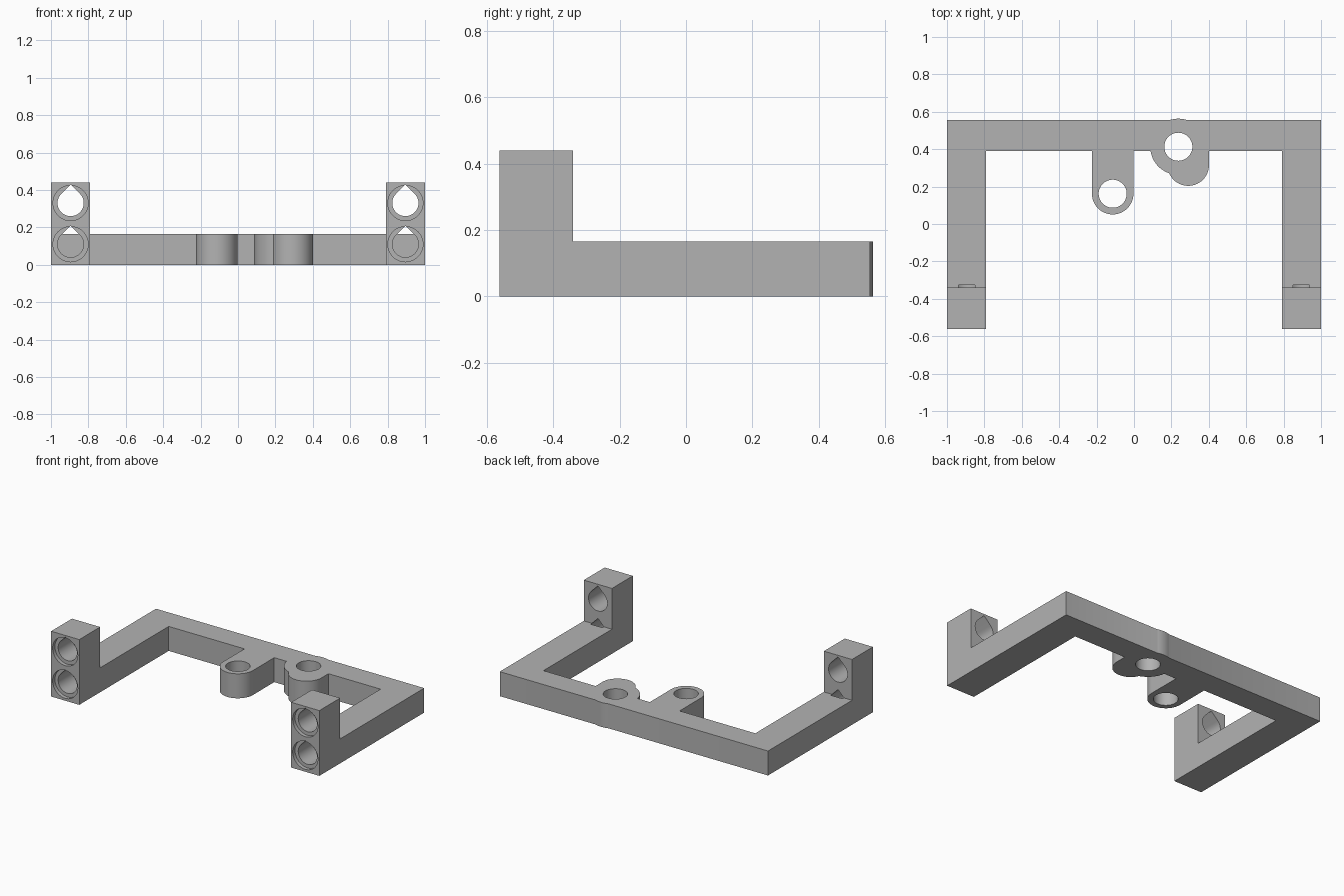
import bpy
import bmesh
from math import cos, sin, radians
from mathutils import Matrix, Vector

cube = bpy.data.objects.get("Cube")
if cube:
    bpy.data.objects.remove(cube, do_unlink=True)

grey = bpy.data.materials.new("plain grey")
grey.use_nodes = True
grey.diffuse_color = (0.45, 0.45, 0.45, 1)
grey.node_tree.nodes["Principled BSDF"].inputs["Base Color"].default_value = grey.diffuse_color

THICK, FRONT, BACK, INNER = 0.165, -0.562, 0.555, 0.39
POST_H, POST_BACK, ARM = 0.44, -0.34, 0.79


def arc(cx, cy, r, start, end, steps=24):
    angles = [radians(start + (end - start) * i / steps) for i in range(steps + 1)]
    return [(cx + r * cos(a), cy + r * sin(a)) for a in angles]


def prism(name, outline, low, high, upright=False):
    """Extrude an outline along z, or an (x, z) outline along y when upright."""
    bm = bmesh.new()
    place = (lambda u, v: (u, low, v)) if upright else (lambda u, v: (u, v, low))
    face = bm.faces.new([bm.verts.new(place(u, v)) for u, v in outline])
    moved = bmesh.ops.extrude_face_region(bm, geom=[face])["geom"]
    step = Vector((0, high - low, 0)) if upright else Vector((0, 0, high - low))
    bmesh.ops.translate(bm, vec=step, verts=[g for g in moved if isinstance(g, bmesh.types.BMVert)])
    bmesh.ops.recalc_face_normals(bm, faces=bm.faces)
    mesh = bpy.data.meshes.new(name)
    bm.to_mesh(mesh)
    bm.free()
    mesh.materials.append(grey)
    obj = bpy.data.objects.new(name, mesh)
    bpy.context.collection.objects.link(obj)
    return obj


def combine(target, tool, operation):
    mod = target.modifiers.new(tool.name, "BOOLEAN")
    mod.operation, mod.object, mod.solver = operation, tool, "EXACT"
    bpy.context.view_layer.objects.active = target
    bpy.ops.object.modifier_apply(modifier=mod.name)
    bpy.data.objects.remove(tool, do_unlink=True)


# U-shaped frame with the two lugs and the rear bulge in one plan outline
outline = [(-1, FRONT), (-ARM, FRONT), (-ARM, INNER), (-0.225, INNER)]
outline += arc(-0.114, 0.162, 0.111, 180, 360)
outline += [(-0.003, INNER)]
outline += arc(0.237, 0.413, 0.15, 188.8, 252)
outline += arc(0.29, 0.315, 0.111, 205, 360)
outline += [(0.401, INNER), (ARM, INNER), (ARM, FRONT), (1, FRONT), (1, BACK)]
outline += arc(0.237, 0.413, 0.15, 71.2, 108.8, 10)
outline += [(-1, BACK)]
frame = prism("bracket_frame", outline, 0, THICK)

# Vertical holes through the lugs
for x, y in ((-0.114, 0.162), (0.237, 0.413)):
    combine(frame, prism("lug_hole", arc(x, y, 0.075, 0, 352.5, 47), -0.1, 0.3), "DIFFERENCE")

# Front posts
for side in (-1, 1):
    a, b = sorted((side * ARM, side))
    post = prism("post", [(a, FRONT), (b, FRONT), (b, POST_BACK), (a, POST_BACK)], 0, POST_H)
    combine(frame, post, "UNION")

# Teardrop holes with round recesses; the lower ones end just inside the arms
for x in (-0.895, 0.895):
    for z, end in ((0.11, -0.325), (0.33, -0.2)):
        drop = arc(x, z, 0.07, 135, 405, 36) + [(x, z + 0.099)]
        combine(frame, prism("teardrop_hole", drop, -0.7, end, True), "DIFFERENCE")
        recess = arc(x, z, 0.094, 0, 352.5, 47)
        combine(frame, prism("round_recess", recess, -0.7, FRONT + 0.025, True), "DIFFERENCE")

bpy.ops.object.select_all(action="DESELECT")
frame.select_set(True)
bpy.context.view_layer.objects.active = frame
bpy.ops.object.shade_smooth_by_angle(angle=radians(30))
